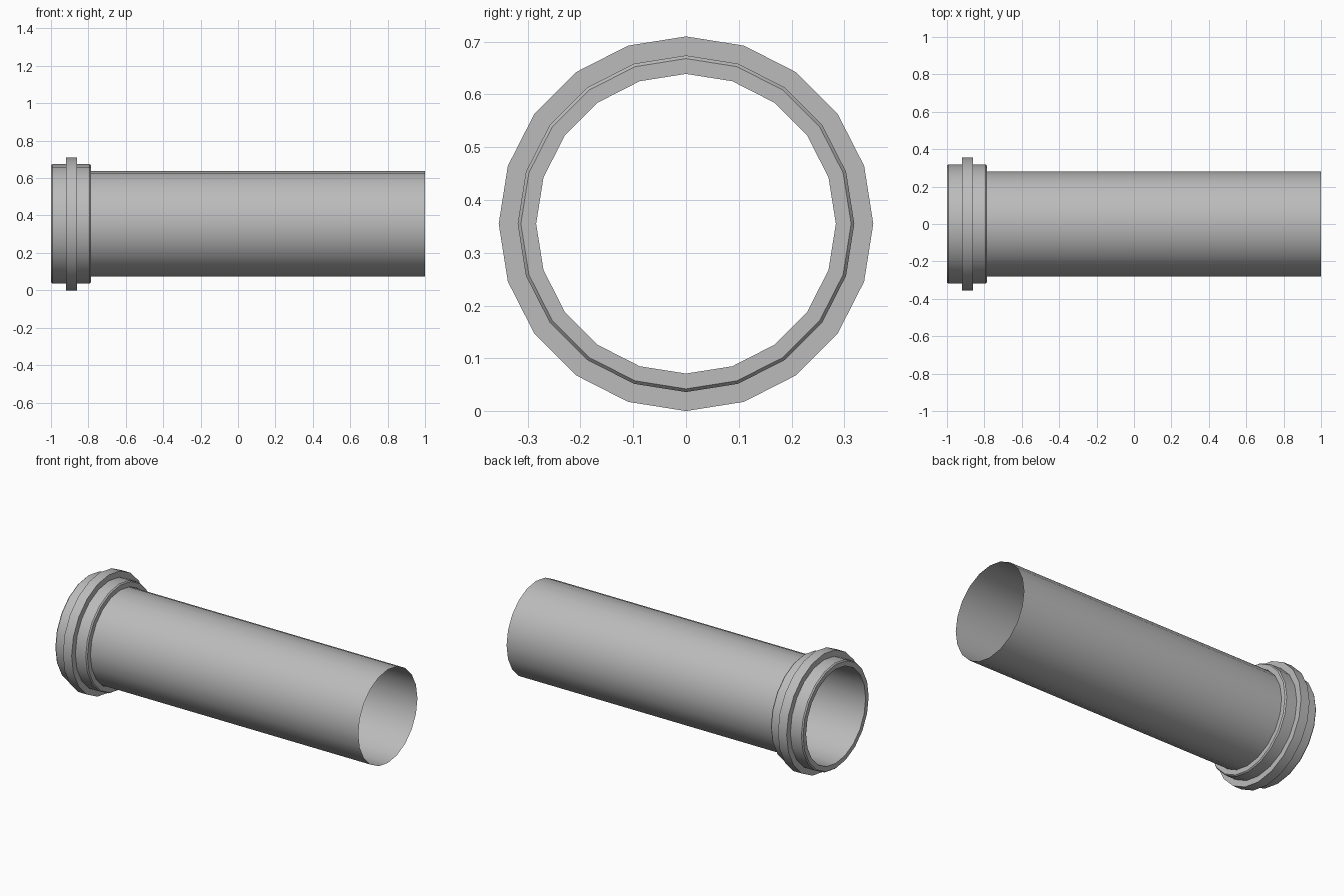
import bpy, bmesh, math

if "Cube" in bpy.data.objects:
    bpy.data.objects.remove(bpy.data.objects["Cube"])

SIDES = 20
AXIS_Z = 0.355

grey = bpy.data.materials.new("plain_grey")
grey.diffuse_color = (0.5, 0.5, 0.5, 1)
grey.use_nodes = True
grey.node_tree.nodes["Principled BSDF"].inputs["Base Color"].default_value = grey.diffuse_color


def lathe(name, profile, closed=False):
    """Spin (x, radius) points round the pipe's axis; profile order gives outward normals."""
    bm = bmesh.new()
    rings = []
    for x, r in profile:
        rings.append([bm.verts.new((x,
                                    r * math.sin(2 * math.pi * i / SIDES),
                                    AXIS_Z + r * math.cos(2 * math.pi * i / SIDES)))
                      for i in range(SIDES)])
    pairs = list(zip(rings, rings[1:]))
    if closed:
        pairs.append((rings[-1], rings[0]))
    for a, b in pairs:
        for i in range(SIDES):
            j = (i + 1) % SIDES
            bm.faces.new((a[i], b[i], b[j], a[j]))
    # make every wall face away from the axis or solid
    if closed:
        bmesh.ops.recalc_face_normals(bm, faces=bm.faces[:])
    else:
        bm.normal_update()
        f = bm.faces[:][0]
        c = f.calc_center_median()
        if f.normal.y * c.y + f.normal.z * (c.z - AXIS_Z) < 0:
            bmesh.ops.reverse_faces(bm, faces=bm.faces[:])
    mesh = bpy.data.meshes.new(name)
    bm.to_mesh(mesh)
    bm.free()
    mesh.materials.append(grey)
    obj = bpy.data.objects.new(name, mesh)
    bpy.context.collection.objects.link(obj)
    bpy.ops.object.select_all(action='DESELECT')
    obj.select_set(True)
    bpy.context.view_layer.objects.active = obj
    bpy.ops.object.shade_smooth_by_angle(angle=math.radians(30))
    return obj


# thin open pipe
lathe("pipe", [(-0.95, 0.282), (1.0, 0.282)])

# socket collar with chamfered ends and a raised sealing ring
lathe("socket_collar", [
    (-1.0, 0.284), (-1.0, 0.313), (-0.993, 0.319),
    (-0.92, 0.319), (-0.92, 0.355), (-0.862, 0.355), (-0.862, 0.319),
    (-0.793, 0.319), (-0.786, 0.313), (-0.786, 0.284),
], closed=True)
